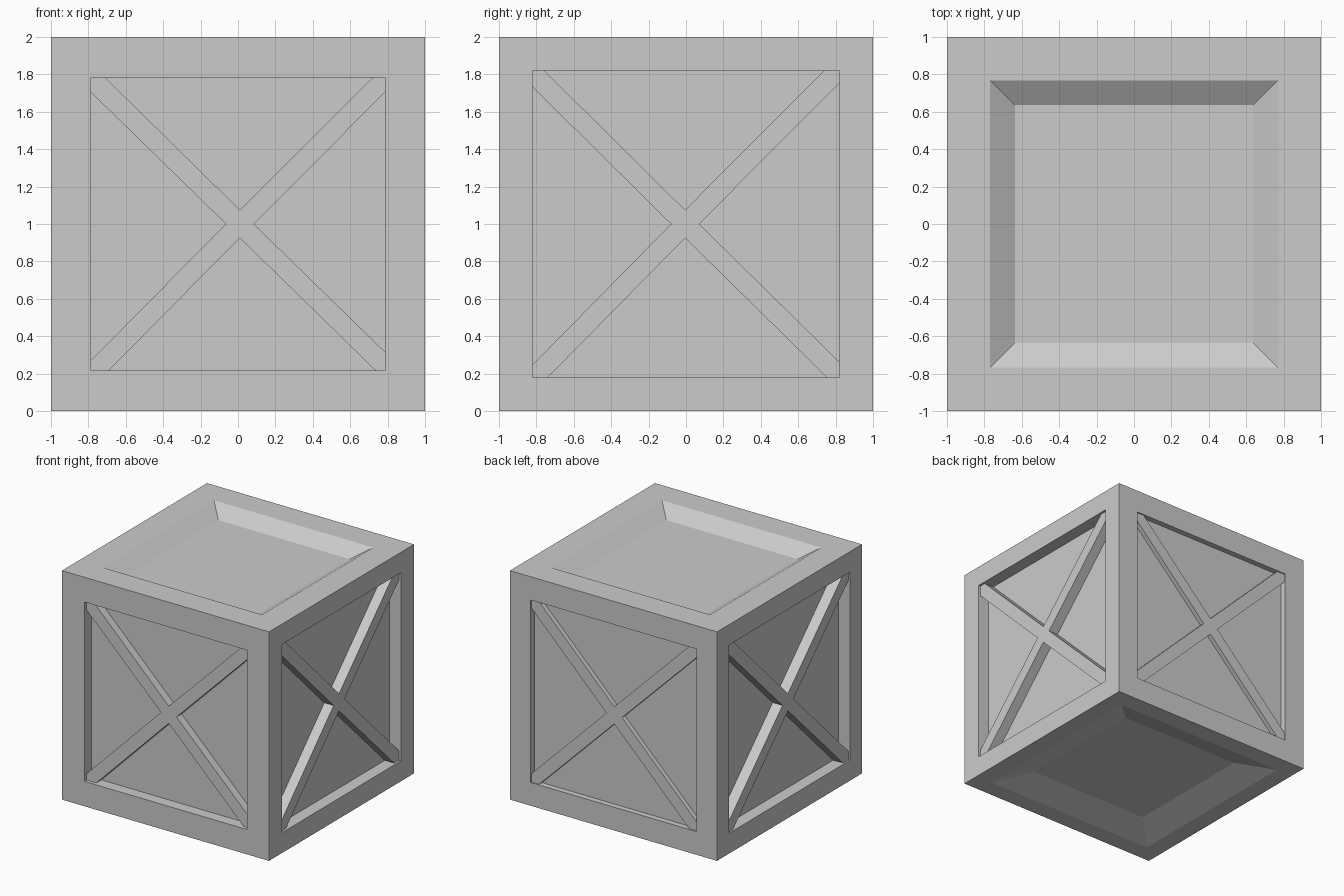
import bpy, bmesh
from mathutils import Vector

if "Cube" in bpy.data.objects:
    bpy.data.objects.remove(bpy.data.objects["Cube"])

X, Y, Z = Vector((1, 0, 0)), Vector((0, 1, 0)), Vector((0, 0, 1))
CENTRE = Z.copy()


def place(u, v, p, depth):
    """Point p on a cube side spanned by u and v, sunk by depth."""
    return CENTRE + u * p[0] + v * p[1] + u.cross(v) * (1 - depth)


def rect(a, b):
    return [(-a, -b), (a, -b), (a, b), (-a, b)]


def make_object(name, bm):
    bmesh.ops.remove_doubles(bm, verts=bm.verts, dist=1e-5)
    bmesh.ops.recalc_face_normals(bm, faces=bm.faces)
    mesh = bpy.data.meshes.new(name)
    bm.to_mesh(mesh)
    bm.free()
    ob = bpy.data.objects.new(name, mesh)
    bpy.context.collection.objects.link(ob)


def recessed_side(bm, u, v, opening, floor, depth):
    """Square border, recess walls and sunken panel."""
    loops = [[bm.verts.new(place(u, v, p, d)) for p in rect(*size)]
             for size, d in (((1, 1), 0), (opening, 0), (floor, depth))]
    for a, b in zip(loops, loops[1:]):
        for i in range(4):
            j = (i + 1) % 4
            bm.faces.new((a[i], a[j], b[j], b[i]))
    bm.faces.new(loops[2])


def cross_brace(name, u, v, opening, cuts, cx, top, depth):
    """X-shaped brace reaching into the four corners of the opening."""
    h = 0.075
    corners = rect(*opening)
    middles = [(cx, -h), (cx + h, 0), (cx, h), (cx - h, 0)]
    outline = []
    for i, ((x, y), (cu, cv)) in enumerate(zip(corners, cuts)):
        on_rail = (x - cu * (1 if x > 0 else -1), y)
        on_post = (x, y - cv * (1 if y > 0 else -1))
        ends = [on_post, (x, y), on_rail]
        outline += (ends if i % 2 == 0 else ends[::-1]) + [middles[i]]
    bm = bmesh.new()
    front = [bm.verts.new(place(u, v, p, top)) for p in outline]
    back = [bm.verts.new(place(u, v, p, depth)) for p in outline]
    bm.faces.new(front)
    bm.faces.new(back[::-1])
    for i in range(len(front)):
        j = (i + 1) % len(front)
        bm.faces.new((front[j], front[i], back[i], back[j]))
    make_object(name, bm)


# Braced sides: u axis, opening half sizes, panel depth, brace depth, end cuts, brace offset
EVEN = [(0.075, 0.075)] * 4
sides = {
    "front": (X, (0.785, 0.783), 0.10, 0.03,
              [(0.095, 0.055), (0.05, 0.10), (0.065, 0.08), (0.075, 0.08)], 0.01),
    "right": (Y, (0.82, 0.822), 0.11, 0.02,
              [(0.08, 0.07), (0.065, 0.085), (0.08, 0.07), (0.06, 0.09)], -0.005),
    "back": (-X, (0.80, 0.797), 0.05, 0.01, EVEN, 0),
    "left": (-Y, (0.835, 0.822), 0.11, 0.015, EVEN, 0),
}

# Crate body with straight-walled side recesses
body = bmesh.new()
for side, (u, opening, depth, top, cuts, cx) in sides.items():
    recessed_side(body, u, Z, opening, opening, depth)
    cross_brace(side + "_brace", u, Z, opening, cuts, cx, top, depth)

# Sloped recesses in the lid and base
recessed_side(body, X, Y, (0.77, 0.768), (0.635, 0.635), 0.087)
recessed_side(body, X, -Y, (0.842, 0.842), (0.59, 0.59), 0.085)
make_object("crate_body", body)
